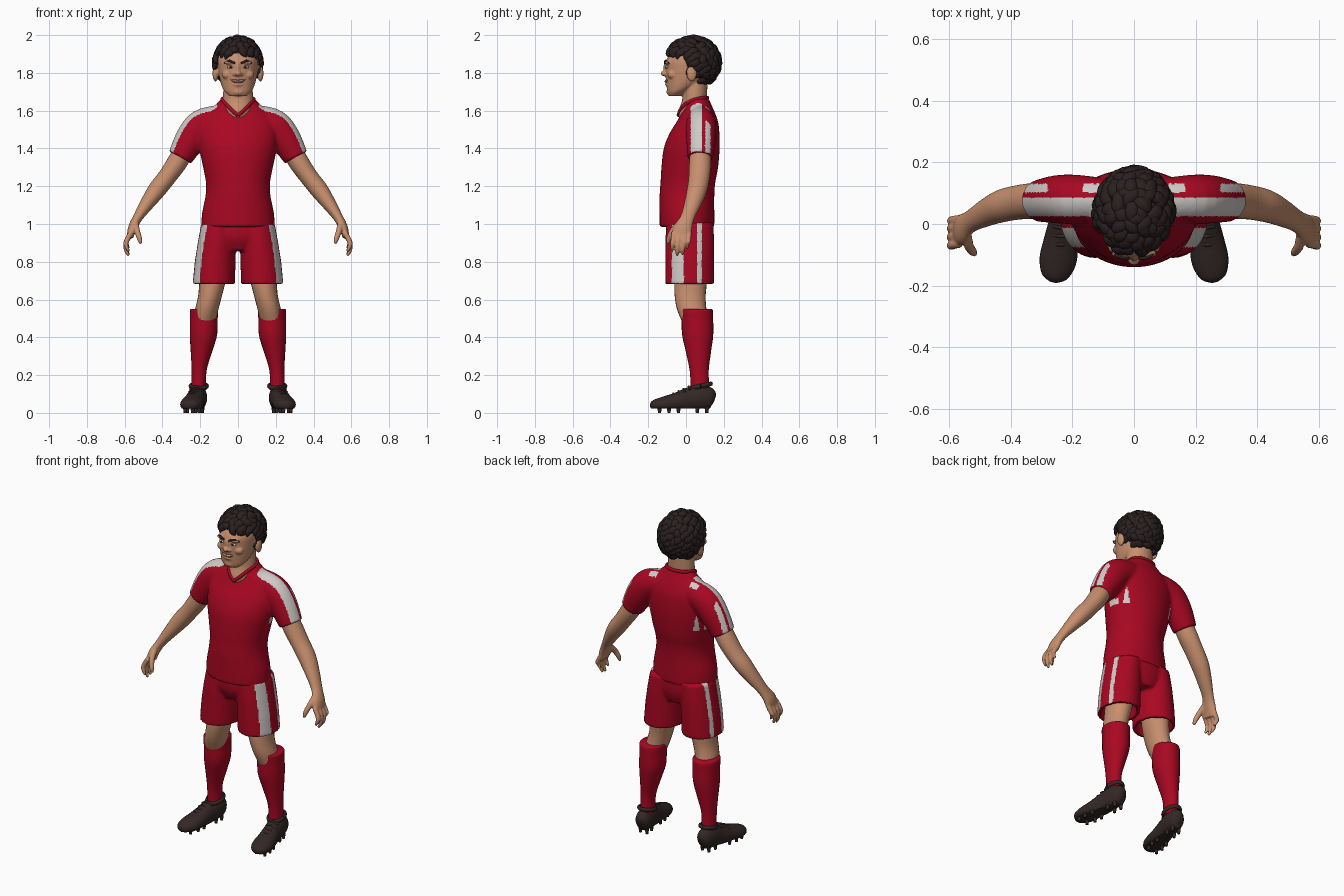
import bpy, bmesh, math, random
from mathutils import Vector, Matrix

random.seed(4)
X, Y, Z = Vector((1, 0, 0)), Vector((0, 1, 0)), Vector((0, 0, 1))
SIDES = (("left", 1), ("right", -1))
cube = bpy.data.objects.get("Cube")
if cube:
    bpy.data.objects.remove(cube)


def material(name, *srgb):
    m = bpy.data.materials.new(name)
    m.use_nodes = True
    col = [c / 12.92 if c < .04 else ((c + .055) / 1.055) ** 2.4 for c in srgb] + [1]
    m.diffuse_color = col
    m.node_tree.nodes["Principled BSDF"].inputs["Base Color"].default_value = col
    return m


RED = material("kit red", .66, .03, .13)
WHITE = material("stripe white", .81, .79, .78)
SKIN = material("skin", .78, .56, .43)
HAIR = material("hair dark brown", .165, .125, .125)
SHOE = material("shoe brown black", .2, .155, .15)
LIP = material("lip brown", .56, .32, .26)


def smooth_path(pts, k):
    """Catmull-Rom resampling of (x, y, z, width, depth) stations."""
    v = [Vector(p) for p in pts]
    out = []
    for i in range(len(v) - 1):
        a, b, c, d = v[max(i - 1, 0)], v[i], v[i + 1], v[min(i + 2, len(v) - 1)]
        for j in range(k):
            t = j / k
            out.append(b + (c - a) * (t / 2) + (a * 2 - b * 5 + c * 4 - d) * (t * t / 2)
                       + (b * 3 - a - c * 3 + d) * (t ** 3 / 2))
    return out + [v[-1]]


def tube(bm, pts, ref=Y, axis=None, n=24, k=4, s=1, floor=-9):
    """Skin elliptical sections along a path; axis fixes the section plane."""
    path = smooth_path(pts, k)
    rings = []
    for i, p in enumerate(path):
        c = Vector(p[:3])
        t = axis or (Vector(path[min(i + 1, len(path) - 1)][:3])
                     - Vector(path[max(i - 1, 0)][:3])).normalized()
        u = ref.cross(t).normalized()
        v = t.cross(u)
        ring = []
        for j in range(n):
            a = math.tau * j / n
            q = c + u * (max(p[3], .001) * math.cos(a)) + v * (max(p[4], .001) * math.sin(a))
            ring.append(bm.verts.new((q.x * s, q.y, max(q.z, floor))))
        rings.append(ring)
    for a, b in zip(rings, rings[1:]):
        for j in range(n):
            bm.faces.new((a[j], a[(j + 1) % n], b[(j + 1) % n], b[j]))
    bm.faces.new(rings[0])
    bm.faces.new(rings[-1])


def ball(bm, loc, size):
    m = Matrix.Translation(loc) @ Matrix.Diagonal((*size, 1))
    bmesh.ops.create_uvsphere(bm, u_segments=20, v_segments=12, radius=1, matrix=m)


def finish(name, bm, mats, voxel=0, rule=None, passes=3):
    bmesh.ops.recalc_face_normals(bm, faces=bm.faces)
    me = bpy.data.meshes.new(name)
    bm.to_mesh(me)
    bm.free()
    ob = bpy.data.objects.new(name, me)
    bpy.context.collection.objects.link(ob)
    if voxel:
        mod = ob.modifiers.new("Blend", "REMESH")
        mod.mode, mod.voxel_size = "VOXEL", voxel
        mod = ob.modifiers.new("Relax", "SMOOTH")
        mod.factor, mod.iterations = .5, passes
        dg = bpy.context.evaluated_depsgraph_get()
        me = bpy.data.meshes.new_from_object(ob.evaluated_get(dg))
        ob.modifiers.clear()
        ob.data = me
        me.name = name
    me.materials.clear()
    for m in mats:
        me.materials.append(m)
    for f in me.polygons:
        f.use_smooth = True
        f.material_index = int(rule(f.center, f.normal)) if rule else 0
    me.set_sharp_from_angle(angle=math.radians(50))
    return ob


# Shirt: torso and sleeves blended, white shoulder stripes
bm = bmesh.new()
tube(bm, [(0, y, z, a, b) for z, y, a, b in (
    (.985, .005, .195, .145), (1.06, .005, .19, .145), (1.15, .005, .172, .145),
    (1.22, .01, .17, .145), (1.3, .02, .185, .15), (1.4, .03, .205, .148),
    (1.48, .045, .21, .132), (1.54, .06, .2, .11), (1.59, .065, .17, .088),
    (1.63, .065, .12, .07), (1.665, .06, .088, .06))], axis=Z, n=40)
for _, s in SIDES:
    tube(bm, [(.1, .08, 1.55, .08, .07), (.19, .08, 1.52, .088, .08),
              (.25, .08, 1.45, .083, .078), (.307, .075, 1.352, .067, .068)], s=s)


def shirt_stripe(c, n):
    x = abs(c.x)
    up = n.x * math.copysign(.8, c.x) + n.z * .6
    if up < .3 or x < .11 or c.z < 1.34:
        return False
    return .025 < c.y < .082 or (.1 < c.y < .13 and (x > .28 or x < .165))


finish("shirt", bm, [RED, WHITE], .009, shirt_stripe)

# Collar band in a shallow V
bm = bmesh.new()
half = [(0, -.042, 1.575), (.035, -.03, 1.605), (.065, 0, 1.637), (.085, .05, 1.66), (.06, .1, 1.668)]
loop = half + [(0, .115, 1.668)] + [(-x, y, z) for x, y, z in half[::-1]]
tube(bm, [(*p, .008, .01) for p in loop], ref=Z, n=10)
finish("collar", bm, [RED])

# Shorts: pelvis and two open legs
bm = bmesh.new()
tube(bm, [(0, .02, 1.03, .18, .125), (0, .02, .93, .19, .125), (0, .025, .86, .1, .1)], axis=Z, n=36)
for _, s in SIDES:
    tube(bm, [(.1, .02, 1.0, .095, .125), (.113, .02, .9, .1, .13), (.121, .02, .8, .108, .13),
              (.128, .02, .683, .112, .13), (.128, .02, .683, .092, .11),
              (.125, .02, .75, .088, .105)], axis=Z, n=36, k=1, s=s)


def shorts_stripe(c, n):
    outer = n.x * math.copysign(1, c.x) > .25 and abs(c.x) > .13
    return outer and (-.075 < c.y < -.01 or .06 < c.y < .083)


finish("shorts", bm, [RED, WHITE], .009, shorts_stripe)

# Legs, socks and studded shoes
for side, s in SIDES:
    bm = bmesh.new()
    tube(bm, [(.12, .03, .85, .08, .085), (.135, .025, .7, .07, .086), (.148, .022, .62, .063, .082),
              (.165, .03, .55, .062, .078), (.18, .05, .48, .06, .07)], axis=Z, s=s)
    finish(side + "_leg", bm, [SKIN])

    bm = bmesh.new()
    tube(bm, [(.178, .056, .55, .07, .08), (.18, .058, .54, .075, .085), (.181, .06, .49, .073, .084),
              (.183, .062, .41, .072, .082), (.194, .066, .32, .056, .066),
              (.206, .07, .22, .039, .05), (.208, .075, .12, .04, .05)], axis=Z, s=s)
    finish(side + "_sock", bm, [RED])

    bm = bmesh.new()
    tube(bm, [(.205, .15, .07, .016, .025), (.207, .132, .075, .04, .055), (.213, .08, .08, .05, .068),
              (.222, .02, .07, .05, .066), (.235, -.05, .055, .056, .052), (.247, -.12, .045, .06, .041),
              (.258, -.17, .04, .042, .028), (.262, -.188, .038, .012, .012)], ref=Z, s=s, floor=.022)
    rim = [(.208 + .044 * math.cos(a), .078 + .054 * math.sin(a), .142 + .012 * math.sin(a), .01, .012)
           for a in [math.tau * i / 8 for i in range(9)]]
    tube(bm, rim, ref=Z, n=8, s=s)
    for i in range(5):
        y, z = .02 - .027 * i, .14 - .0125 * i
        x = .222 + .005 * i
        tube(bm, [(x - .034, y, z - .018, .006, .005), (x, y - .006, z, .006, .006),
                  (x + .034, y, z - .018, .006, .005)], ref=Z, n=8, s=s)
    for y, x, w in ((.11, .21, .022), (.06, .216, .025), (-.04, .235, .033), (-.09, .243, .036), (-.14, .252, .028)):
        for e in (-w, w):
            m = Matrix.Translation(((x + e) * s, y, .0155))
            bmesh.ops.create_cone(bm, cap_ends=True, segments=10, radius1=.008, radius2=.012, depth=.031, matrix=m)
    finish(side + "_shoe", bm, [SHOE])

# Arms blended into hands with fingers
for side, s in SIDES:
    bm = bmesh.new()
    tube(bm, [(.27, .075, 1.42, .052, .052), (.32, .075, 1.33, .054, .058), (.375, .07, 1.25, .049, .056),
              (.43, .058, 1.18, .048, .053), (.48, .036, 1.11, .038, .045), (.53, .008, 1.035, .026, .037),
              (.558, -.015, .98, .024, .048), (.572, -.025, .93, .017, .05)], s=s)
    for y, tip in ((-.064, .855), (-.037, .832), (-.009, .838), (.016, .87)):
        tube(bm, [(.565, y, .955, .014, .014), (.59, y - .004, .91, .014, .014),
                  (.592, y - .008, tip + .03, .012, .012), (.578, y - .01, tip, .007, .007)], n=12, s=s)
    tube(bm, [(.545, -.025, 1.01, .018, .018), (.535, -.07, .965, .016, .016),
              (.522, -.09, .925, .014, .014), (.514, -.096, .895, .008, .008)], n=12, s=s)
    finish(side + "_arm", bm, [SKIN], .0055, passes=2)

# Head with neck, nose, ears, cheeks, brows and chin
bm = bmesh.new()
tube(bm, [(0, y, z, a, b) for z, y, a, b in (
    (1.678, -.06, .045, .033), (1.7, -.045, .07, .054), (1.73, -.02, .086, .083),
    (1.77, 0, .097, .107), (1.82, .015, .105, .125), (1.87, .02, .107, .124),
    (1.92, .03, .09, .095), (1.95, .035, .055, .06))], axis=Z, n=36)
tube(bm, [(0, .03, 1.53, .035, .055), (0, .034, 1.59, .072, .076), (0, .045, 1.66, .08, .065),
          (0, .045, 1.75, .075, .07)], axis=Z)
ball(bm, (0, -.117, 1.797), (.018, .017, .014))
ball(bm, (0, -.107, 1.825), (.012, .013, .034))
ball(bm, (0, -.084, 1.7), (.032, .02, .02))
ball(bm, (0, -.1, 1.738), (.026, .011, .008))
for _, s in SIDES:
    ball(bm, (.015 * s, -.108, 1.793), (.012, .013, .01))
    ball(bm, (.04 * s, -.096, 1.855), (.034, .015, .011))
    ball(bm, (.055 * s, -.073, 1.79), (.03, .025, .024))
    ball(bm, (.119 * s, .03, 1.797), (.016, .027, .043))
finish("head", bm, [SKIN], .005, passes=2)

# Eyes, eyebrows and smile
for side, s in SIDES:
    for part, loc, size, m in (("eye_white", (.04 * s, -.101, 1.831), (.018, .008, .0075), WHITE),
                               ("iris", (.039 * s, -.107, 1.831), (.007, .004, .0065), HAIR)):
        bm = bmesh.new()
        ball(bm, loc, size)
        finish(side + "_" + part, bm, [m])
    bm = bmesh.new()
    tube(bm, [(.016, -.113, 1.851, .005, .004), (.045, -.108, 1.863, .007, .005),
              (.073, -.09, 1.853, .003, .004)], n=10, s=s)
    finish(side + "_eyebrow", bm, [HAIR])
for part, h, d, m in (("lips", .0085, .006, LIP), ("teeth", .0045, .008, WHITE)):
    bm = bmesh.new()
    tube(bm, [(-.04, -.094, 1.766, .001, .003), (-.02, -.103, 1.757, h, d), (0, -.106, 1.755, h, d),
              (.02, -.103, 1.757, h, d), (.04, -.094, 1.766, .001, .003)], n=12)
    finish(part, bm, [m])

# Hair: scalp cap trimmed at the hairline, covered by curled locks
CENTRE, SIZE = Vector((0, .035, 1.855)), Vector((.117, .135, .126))


def hairline(y):
    return 1.91 - .15 * min(max((y + .02) / .1, 0), 1)


bm = bmesh.new()
bmesh.ops.create_uvsphere(bm, u_segments=48, v_segments=32, radius=1,
                          matrix=Matrix.Translation(CENTRE) @ Matrix.Diagonal((*SIZE, 1)))
low = [v for v in bm.verts if v.co.z < hairline(v.co.y) - .01]
bmesh.ops.delete(bm, geom=low, context="VERTS")
finish("scalp_hair", bm, [HAIR])

bm = bmesh.new()
COUNT = 210
for i in range(COUNT):
    h = 1 - 1.8 * (i + .5) / COUNT
    r = math.sqrt(1 - h * h)
    n = Vector((r * math.cos(i * 2.4), r * math.sin(i * 2.4), h))
    if (CENTRE + n * SIZE).z < hairline((CENTRE + n * SIZE).y):
        continue
    wild = n.cross(Vector([random.uniform(-1, 1) for _ in range(3)])).normalized()
    t = (wild * .8 + n * n.z - Z).normalized()
    lift = random.uniform(0, .035)
    pts = []
    for j, (w, bulge) in enumerate(((.008, .99), (.022, 1.03), (.019, 1.035), (.004, 1.01))):
        q = (n + t * (.2 * (j - 1)) + n.cross(t) * (.06 * (j % 2))).normalized()
        pts.append((*(CENTRE + q * SIZE * (bulge + lift)), w, w * .65))
    tube(bm, pts, ref=n, n=10, k=3)
finish("hair_locks", bm, [HAIR])
